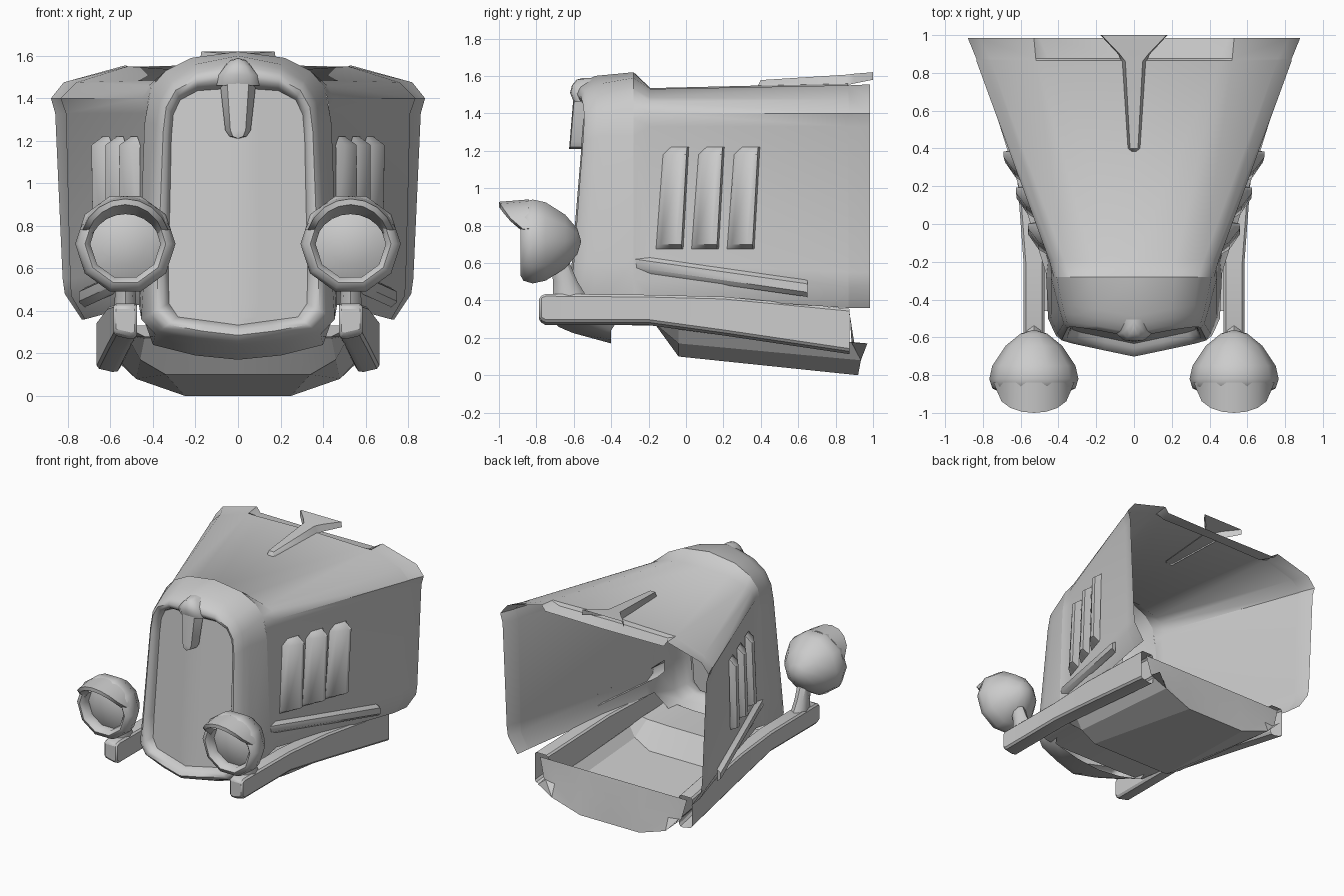
import bpy, bmesh, math
from math import cos, sin, radians


def loft(name, rows, closed=False, caps=(), angle=45, bevel=0):
    """Skin equal-length rows of points, mirrored across x = 0."""
    bm = bmesh.new()
    grid = [[bm.verts.new(p) for p in r] for r in rows]
    n = len(rows[0])
    for a, b in zip(grid, grid[1:]):
        for i in range(n if closed else n - 1):
            j = (i + 1) % n
            bm.faces.new((a[i], a[j], b[j], b[i]))
    for c in caps:
        bm.faces.new(grid[c])
    bmesh.ops.remove_doubles(bm, verts=bm.verts, dist=0.0005)
    bmesh.ops.recalc_face_normals(bm, faces=bm.faces)
    me = bpy.data.meshes.new(name)
    bm.to_mesh(me)
    bm.free()
    ob = bpy.data.objects.new(name, me)
    bpy.context.collection.objects.link(ob)
    bpy.ops.object.select_all(action='DESELECT')
    ob.select_set(True)
    bpy.context.view_layer.objects.active = ob
    bpy.ops.object.shade_smooth_by_angle(angle=radians(angle))
    if bevel:
        m = ob.modifiers.new("bevel", 'BEVEL')
        m.width, m.segments = bevel, 1
    ob.modifiers.new("mirror", 'MIRROR')
    return ob


def front(x, z):
    """y of the sloped, V-shaped nose."""
    return -0.60 - 0.1 * (1.45 - z) / 1.2 + 0.2 * abs(x)


def side(y, z):
    """x of the hood's side panel."""
    t = (y + 0.2) / 1.07
    u = max(0, (z - 0.6) / 0.73)
    return (0.455 - 0.025 * u) * (1 - t) + (0.79 + 0.02 * u) * t


# Hood: half cross-sections from the top centre down to the lower edge
flank = [(.52, 1.55), (.76, 1.475), (.835, 1.40), (.81, 1.33), (.79, .55), (.785, .47), (.72, .36)]
sections = [
    (-0.28, [(0, 1.62), (.22, 1.59), (.34, 1.53), (.41, 1.45), (.425, 1.37),
             (.44, 1.28), (.465, .6), (.465, .52), (.465, .42)]),
    (-0.19, [(0, 1.535), (.22, 1.53), (.37, 1.485), (.42, 1.46), (.45, 1.40),
             (.43, 1.33), (.455, .6), (.465, .5), (.46, .43)]),
    (0.865, [(0, 1.56), (.45, 1.55)] + flank),
    (0.875, [(0, 1.53), (.455, 1.525)] + flank),
    (0.985, [(0, 1.51), (.50, 1.515), (.53, 1.555), (.82, 1.475), (.88, 1.40),
             (.86, 1.33), (.825, .55), (.815, .48), (.735, .36)])]
loft("hood", [[(x, y, z) for x, z in pts] for y, pts in sections])

# Nose shell with rolled frame around the grille
back = [(0, 1.62), (.22, 1.59), (.34, 1.53), (.41, 1.45), (.44, 1.28),
        (.465, .6), (.465, .42), (.40, .24), (.2, .19), (0, .17)]
outer = [(0, 1.60), (.20, 1.56), (.32, 1.495), (.38, 1.40), (.40, 1.28),
         (.44, .6), (.455, .36), (.39, .29), (.2, .245), (0, .225)]
inner = [(0, 1.46), (.19, 1.445), (.275, 1.40), (.31, 1.33), (.32, 1.22),
         (.335, .6), (.335, .43), (.29, .365), (.15, .345), (0, .325)]


def ring(t, dy):
    pts = [(a[0] + (b[0] - a[0]) * t, a[1] + (b[1] - a[1]) * t)
           for a, b in zip(outer, inner)]
    return [(x, front(x, z) + dy, z) for x, z in pts]


rows = [[(x, -0.28 if z > 0.41 else -0.40, z) for x, z in back],
        ring(0, .10), ring(.18, .055), ring(.35, .015), ring(.6, -.005),
        ring(.85, .01), ring(1, .035), ring(1.08, .06)]
loft("nose_shell", rows, angle=60)

# Grille panel set back inside the frame
loft("grille_panel", [[(x * k, front(x * k, z) + .06, z) for k in (0, .33, .67, 1)]
                      for x, y, z in ring(1.08, 0)])

# Grille pendant and crown on the frame
loft("grille_pendant", [[(w * k, front(0, z) + .06 - d, z)
                         for k, d in ((0, .065), (.6, .06), (1, 0))]
                        for z, w in ((1.48, .085), (1.43, .08), (1.25, .06), (1.22, .04), (1.21, 0.0))])
loft("nose_crown", [[(0, -.62 + b, z), (w * .6, -.615 + b, z), (w, -.585 + b, z), (w * 1.15, -.50, z)]
                    for z, w, b in ((1.46, .10, .02), (1.51, .09, 0), (1.55, .06, .01),
                                    (1.58, .035, .035), (1.59, 0, .07))], angle=60)

# Centre strip on the hood, flaring at the rear
loft("hood_strip", [[(0, y, zt), (w * k, y, zt), (w, y, zb)] for y, w, k, zt, zb in
                    ((.385, .02, .6, 1.55, 1.54), (.40, .035, .6, 1.578, 1.54),
                     (.86, .065, .7, 1.607, 1.55), (.90, .085, .9, 1.612, 1.56),
                     (1.0, .178, .97, 1.62, 1.58))])

# Louvres on the side panels
for i in range(3):
    rows = []
    for z, h in ((.675, 0), (.70, 1), (1.18, 1), (1.22, 0)):
        y0 = -0.16 + 0.19 * i + 0.04 * (z - .68) / .54 + (.04 if z > 1.2 else 0)
        y1 = -0.015 + 0.19 * i + 0.03 * (z - .68) / .54
        rows.append([(side(y, z) + d * h - .002, y, z) for y, d in
                     ((y0, 0), (y0 + .025, .035), (y1 - .04, .065), (y1 - .01, .055), (y1, 0))])
    loft(f"louvre_{i + 1}", rows, angle=55)

# Bead along the lower side
rows = []
for y, zc, h in ((-.33, .62, 0), (-.27, .595, 1), (.64, .465, 1), (.65, .46, .9), (.65, .46, 0)):
    rows.append([(side(y, zc) + d * h, y, zc + dz) for dz, d in
                 ((.045, -.003), (.025, .03), (-.02, .03), (-.045, -.003))])
loft("side_bead", rows)

# Chassis rails
rows = []
for y, xc, zt, zb in ((-.785, .53, .42, .285), (-.75, .53, .435, .265), (-.2, .53, .43, .265),
                      (.2, .56, .42, .21), (.875, .61, .355, .11)):
    rows.append([(xc - .055, y, zt), (xc + .055, y, zt),
                 (xc + .055, y, zb + .02), (xc - .03, y, zb), (xc - .055, y, zb + .01)])
loft("chassis_rail", rows, closed=True, caps=(0,), angle=50, bevel=.012)

# Belly pan with the rear plate between the rails
pan = [[(0, -.46, .27), (.25, -.46, .27), (.44, -.46, .28), (.48, -.46, .30)],
       [(0, -.16, .265), (.25, -.16, .265), (.44, -.16, .27), (.50, -.16, .28)],
       [(0, -.04, .10), (.34, -.04, .10), (.46, -.04, .17), (.51, -.04, .26)],
       [(0, .92, 0), (.25, .92, 0), (.48, .935, .08), (.57, .97, .17)],
       [(0, .90, .17), (.25, .90, .17), (.48, .90, .17), (.58, .885, .175)],
       [(0, .875, .33), (.25, .875, .33), (.48, .875, .33), (.62, .875, .33)]]
loft("belly_pan", pan, angle=20)

# Headlamps: ten-sided lathe with lens, rim and bowl
X, Z, SIDES = .53, .715, 10


def polar(r, y, a):
    return (X + r * cos(a), y, Z + r * sin(a))


profile = [(0, -.85), (.1, -.84), (.165, -.81), (.165, -.86), (.19, -.885), (.22, -.87),
           (.236, -.82), (.22, -.75), (.15, -.645), (.07, -.58), (0, -.56)]
loft("headlamp", [[polar(r, y, 2 * math.pi * k / SIDES) for k in range(SIDES)]
                  for r, y in profile], closed=True, angle=55)

# Headlamp visors
rows = []
for a in (18, 36, 54, 72, 90, 108, 126, 144, 162):
    s = sin(radians(a))
    e = .13 * max(0, (s - .31) / .69) ** .7
    rows.append([polar(r, y, radians(a)) for r, y in
                 ((.225, -.84), (.212, -.87 - e), (.185, -.87 - e),
                  (.17 - .03 * s, -.87), (.165, -.83))])
loft("headlamp_visor", rows, closed=True, caps=(0, -1))

# Headlamp stalks
rows = []
for z, yc, rx, ry in ((.42, -.62, .052, .09), (.50, -.645, .048, .065), (.62, -.68, .05, .05)):
    rows.append([(X + rx * cos(a), yc + ry * sin(a), z)
                 for a in (2 * math.pi * k / 8 for k in range(8))])
loft("headlamp_stalk", rows, closed=True)
